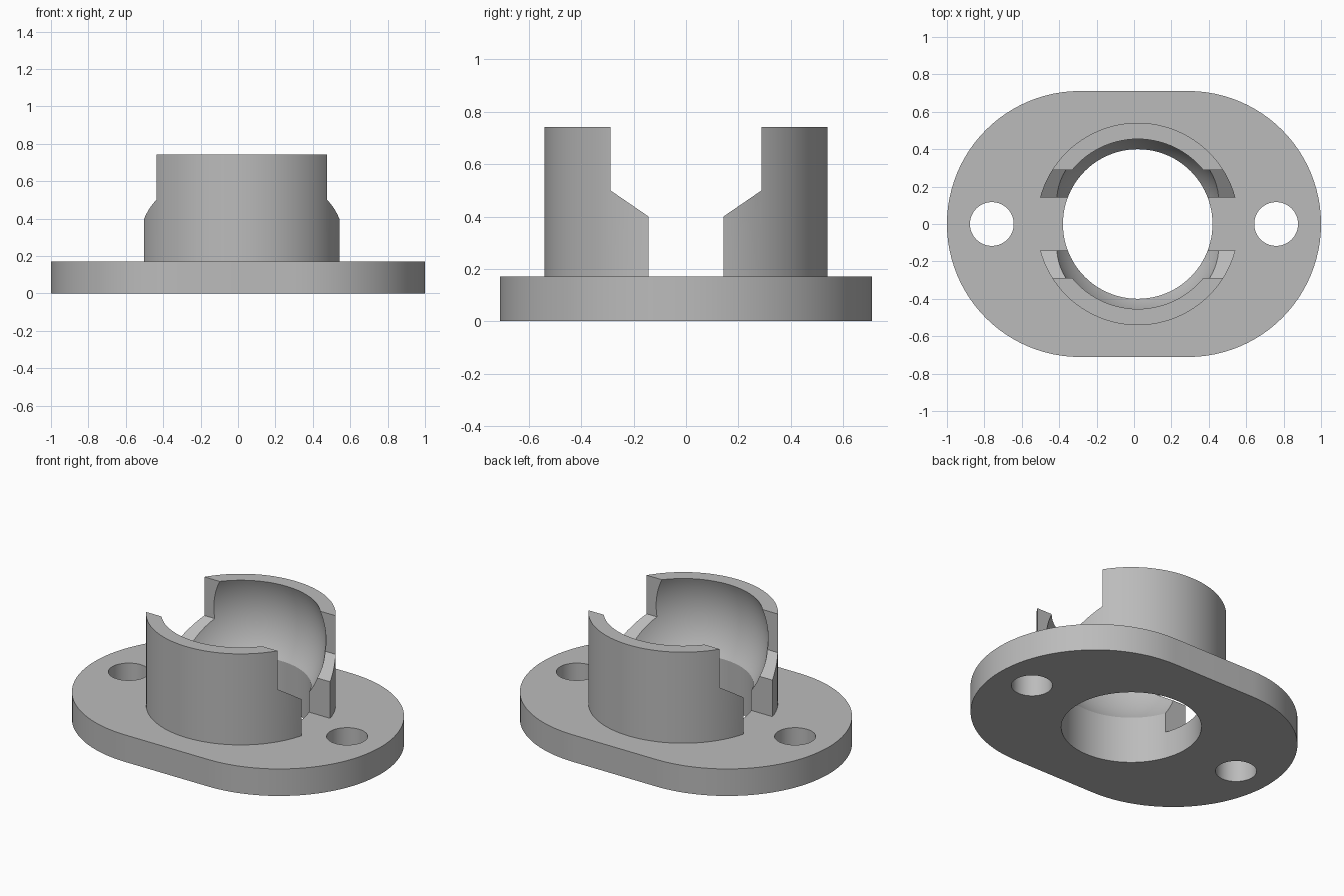
import bpy, bmesh
from math import cos, sin, pi, sqrt

cube = bpy.data.objects.get("Cube")
if cube:
    bpy.data.objects.remove(cube, do_unlink=True)

grey = bpy.data.materials.new("plain_grey")
grey.use_nodes = True
colour = (0.5, 0.5, 0.5, 1)
grey.diffuse_color = colour
grey.node_tree.nodes["Principled BSDF"].inputs["Base Color"].default_value = colour

PLATE_TOP, TOP = 0.17, 0.743
BORE, OUTER, SOCKET = 0.40, 0.541, 0.486
SOCKET_Z = 0.57
CENTRE = 0.02


def finish(name, bm):
    bmesh.ops.recalc_face_normals(bm, faces=bm.faces)
    mesh = bpy.data.meshes.new(name)
    bm.to_mesh(mesh)
    bm.free()
    mesh.materials.append(grey)
    obj = bpy.data.objects.new(name, mesh)
    bpy.context.collection.objects.link(obj)
    return obj


def prism(name, points, direction):
    """Extrude a closed outline along a direction."""
    bm = bmesh.new()
    face = bm.faces.new([bm.verts.new(p) for p in points])
    new = bmesh.ops.extrude_face_region(bm, geom=[face])["geom"]
    bmesh.ops.translate(bm, vec=direction,
                        verts=[v for v in new if isinstance(v, bmesh.types.BMVert)])
    return finish(name, bm)


def arc(x, radius, start, end, steps, z):
    return [(x + radius * cos(start + (end - start) * i / steps),
             radius * sin(start + (end - start) * i / steps), z)
            for i in range(steps + 1)]


def cut(obj, cutter):
    mod = obj.modifiers.new("cut", 'BOOLEAN')
    mod.operation, mod.solver, mod.object = 'DIFFERENCE', 'EXACT', cutter
    activate(obj)
    bpy.ops.object.modifier_apply(modifier=mod.name)
    bpy.data.objects.remove(cutter, do_unlink=True)


def activate(obj):
    bpy.ops.object.select_all(action='DESELECT')
    obj.select_set(True)
    bpy.context.view_layer.objects.active = obj


# Base plate: rounded ends, a central bore and two bolt holes
END = 0.711
outline = (arc(1 - END, END, -pi / 2, pi / 2, 48, 0)
           + arc(END - 1, END, pi / 2, 3 * pi / 2, 48, 0))
plate = prism("base_plate", outline, (0, 0, PLATE_TOP))
for x, radius in ((CENTRE, BORE), (-0.76, 0.117), (0.76, 0.117)):
    circle = arc(x, radius, 0, 2 * pi, 96, -0.1)[:-1]
    cut(plate, prism("hole_cutter", circle, (0, 0, 0.5)))

# Socket ring: straight outer wall, bore below, spherical seat above
seat_z = SOCKET_Z - sqrt(SOCKET ** 2 - BORE ** 2)
profile = [(OUTER, PLATE_TOP), (OUTER, TOP)]
for i in range(25):
    z = TOP + (seat_z - TOP) * i / 24
    profile.append((sqrt(SOCKET ** 2 - (z - SOCKET_Z) ** 2), z))
profile.append((BORE, PLATE_TOP))
bm = bmesh.new()
verts = [bm.verts.new((r, 0, z)) for r, z in profile]
edges = [bm.edges.new((a, b)) for a, b in zip(verts, verts[1:] + verts[:1])]
bmesh.ops.spin(bm, geom=verts + edges, cent=(0, 0, 0), axis=(0, 0, 1),
               angle=2 * pi, steps=96, use_merge=True)
bmesh.ops.remove_doubles(bm, verts=bm.verts, dist=1e-5)
bmesh.ops.translate(bm, vec=(CENTRE, 0, 0), verts=bm.verts)
ring = finish("socket_ring", bm)

# Stepped slot across the ring leaves two facing jaws
half = [(0.143, 0.1), (0.143, 0.4), (0.289, 0.5), (0.289, 1)]
slot = half + [(-y, z) for y, z in reversed(half)]
cut(ring, prism("slot_cutter", [(-1, y, z) for y, z in slot], (2, 0, 0)))

for obj in (plate, ring):
    activate(obj)
    bpy.ops.object.shade_smooth_by_angle(angle=pi / 6)
